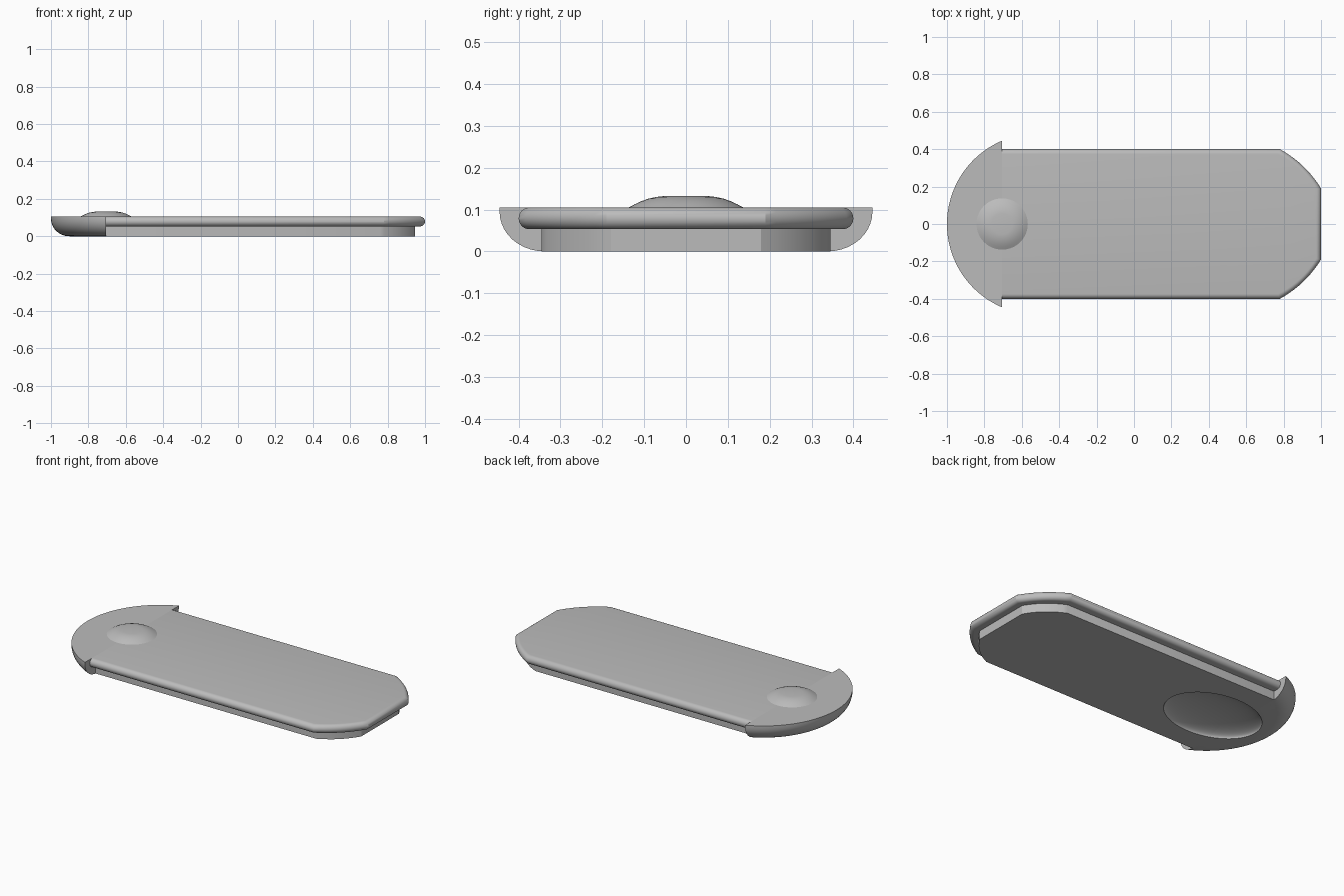
import bpy, bmesh, math

cube = bpy.data.objects.get("Cube")
if cube:
    bpy.data.objects.remove(cube, do_unlink=True)

grey = bpy.data.materials.new("plain grey")
grey.use_nodes = True
COLOUR = (0.5, 0.5, 0.5, 1)
grey.diffuse_color = COLOUR
grey.node_tree.nodes["Principled BSDF"].inputs["Base Color"].default_value = COLOUR

JOINT = -0.705   # where the rounded head meets the straight plate
TOP = 0.105
RIM = 0.026      # radius of the rounded plate edge


def loft(name, levels):
    """Stack outlines, given as (points, z), into a closed solid."""
    bm = bmesh.new()
    rings = [[bm.verts.new((x, y, z)) for x, y in pts] for pts, z in levels]
    for low, high in zip(rings, rings[1:]):
        n = len(low)
        for i in range(n):
            j = (i + 1) % n
            bm.faces.new((low[i], low[j], high[j], high[i]))
    bm.faces.new(rings[0][::-1])
    bm.faces.new(rings[-1])
    bmesh.ops.recalc_face_normals(bm, faces=bm.faces)
    mesh = bpy.data.meshes.new(name)
    bm.to_mesh(mesh)
    bm.free()
    mesh.materials.append(grey)
    obj = bpy.data.objects.new(name, mesh)
    bpy.context.collection.objects.link(obj)
    return obj


def plate_outline(inset):
    """Long plate with two slightly bowed corners, moved inwards by inset."""
    ax, ay = 0.78 - 0.36 * inset, 0.4 - inset
    bx, by = 1 - inset, 0.19 - 0.2 * inset
    half = [(bx, by)]
    steps = 10
    for i in range(1, steps + 1):
        t = i / steps
        bow = 0.08 * t * (1 - t)
        half.append((bx + (ax - bx) * t + 0.69 * bow,
                     by + (ay - by) * t + 0.72 * bow))
    half.append((JOINT, ay))
    return half + [(x, -y) for x, y in reversed(half)]


def head_outline(radius):
    """Circle segment cut straight at the joint."""
    centre = -0.516
    start = math.acos((JOINT - centre) / radius)
    steps = 64
    angles = [start + (2 * math.pi - 2 * start) * i / steps for i in range(steps + 1)]
    return [(centre + radius * math.cos(a), radius * math.sin(a)) for a in angles]


def circle(radius, x, n=64):
    return [(x + radius * math.cos(2 * math.pi * i / n),
             radius * math.sin(2 * math.pi * i / n)) for i in range(n)]


# Head: flat top, rounded lower edge
round_angles = [math.pi / 2 * i / 10 for i in range(11)]
head_levels = [(head_outline(0.386 + 0.098 * math.sin(a)), 0.095 * (1 - math.cos(a)))
               for a in round_angles]
head_levels.append((head_outline(0.484), TOP))
head = loft("rounded_head", head_levels)

# Upper plate: fully rounded edge
rim_angles = [math.pi * (i / 12 - 0.5) for i in range(13)]
upper = loft("upper_plate", [
    (plate_outline(RIM * (1 - math.cos(a))), TOP - RIM + RIM * math.sin(a))
    for a in rim_angles])

# Lower plate: narrower, straight sides
lower = loft("lower_plate", [(plate_outline(0.055), z) for z in (0, TOP - 2 * RIM)])

# Low button on the head
profile = [(0.137, 0.1), (0.137, TOP), (0.122, 0.113), (0.107, 0.12),
           (0.09, 0.126), (0.072, 0.13), (0.055, 0.132)]
button = loft("round_button", [(circle(r, JOINT), z) for r, z in profile])

# Oval finger hollow in the underside
bpy.ops.mesh.primitive_uv_sphere_add(segments=64, ring_count=32, location=(-0.56, 0, 0))
cutter = bpy.context.object
cutter.name = "hollow_cutter"
cutter.scale = (0.3, 0.215, 0.05)
cutter.hide_render = True
cutter.data.materials.append(grey)
for part in (head, lower):
    mod = part.modifiers.new("hollow", "BOOLEAN")
    mod.operation = "DIFFERENCE"
    mod.solver = "EXACT"
    mod.object = cutter
    bpy.context.view_layer.objects.active = part
    bpy.ops.object.modifier_apply(modifier=mod.name)
bpy.data.objects.remove(cutter, do_unlink=True)

# Smooth shading with sharp edges kept
bpy.ops.object.select_all(action="DESELECT")
for part in (head, upper, lower, button):
    part.select_set(True)
bpy.context.view_layer.objects.active = head
bpy.ops.object.shade_smooth_by_angle(angle=math.radians(30))
